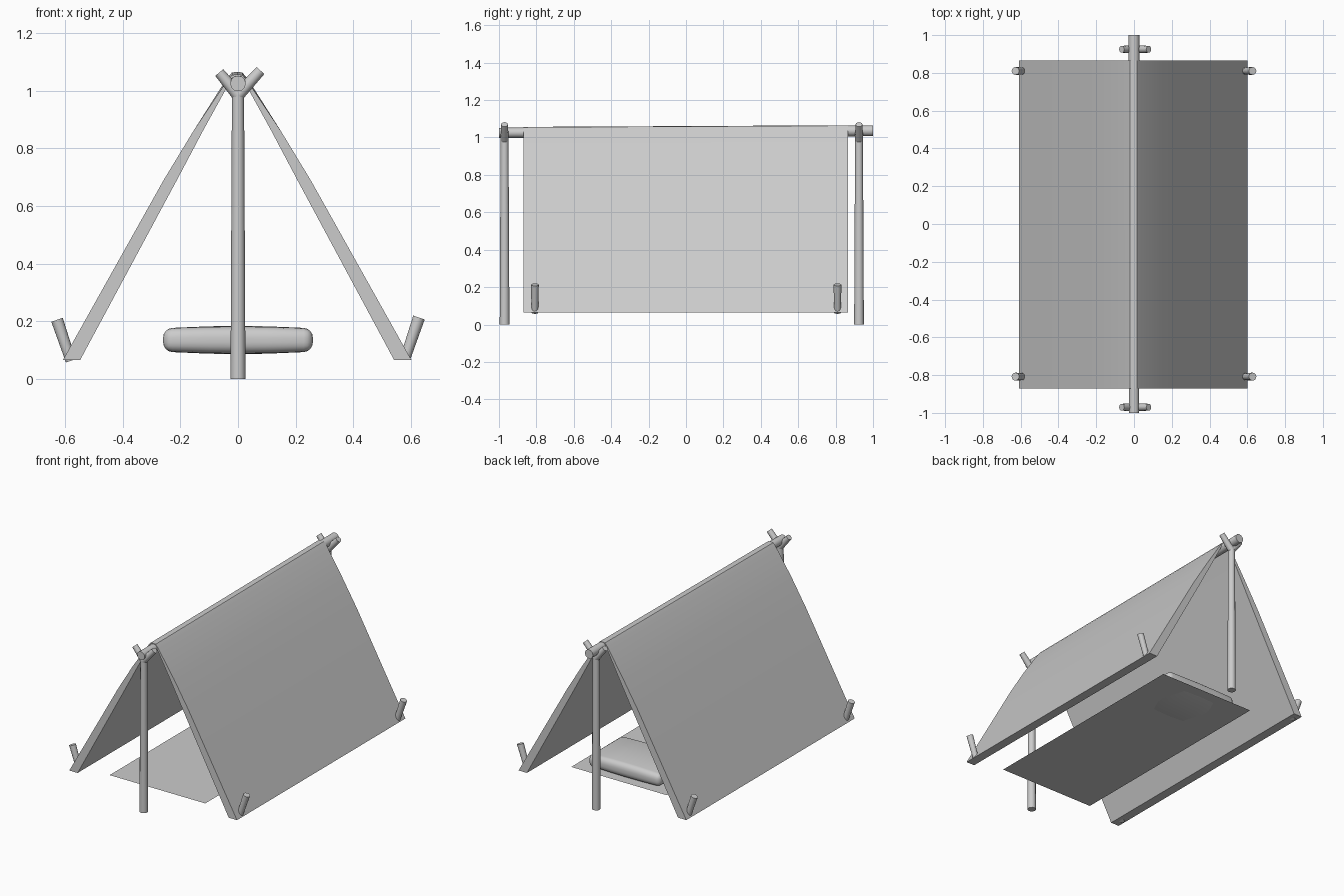
import bpy, bmesh, math
from mathutils import Vector

if "Cube" in bpy.data.objects:
    bpy.data.objects.remove(bpy.data.objects["Cube"])


def finish(bm, name, angle=35):
    bmesh.ops.recalc_face_normals(bm, faces=bm.faces)
    me = bpy.data.meshes.new(name)
    bm.to_mesh(me)
    bm.free()
    ob = bpy.data.objects.new(name, me)
    bpy.context.collection.objects.link(ob)
    bpy.ops.object.select_all(action='DESELECT')
    ob.select_set(True)
    bpy.context.view_layer.objects.active = ob
    bpy.ops.object.shade_smooth_by_angle(angle=math.radians(angle))
    return ob


def stick(bm, a, b, r1, r2, sides=12):
    """Tapered round stick from a to b."""
    a, b = Vector(a), Vector(b)
    d = b - a
    geo = bmesh.ops.create_cone(bm, cap_ends=True, segments=sides,
                                radius1=r1, radius2=r2, depth=d.length)
    rot = Vector((0, 0, 1)).rotation_difference(d).to_matrix()
    bmesh.ops.rotate(bm, verts=geo['verts'], matrix=rot)
    bmesh.ops.translate(bm, verts=geo['verts'], vec=(a + b) / 2)


# forked upright poles
for name, y in (("front_pole", -0.97), ("back_pole", 0.925)):
    bm = bmesh.new()
    stick(bm, (0, y, 0), (0, y, 1.0), 0.026, 0.021)
    stick(bm, (0, y, 0.985), (-0.065, y, 1.063), 0.022, 0.018)
    stick(bm, (0, y, 0.985), (0.078, y, 1.07), 0.022, 0.018)
    finish(bm, name)

# ridge pole
bm = bmesh.new()
stick(bm, (0, -1, 1.025), (0, 1, 1.036), 0.027, 0.029)
finish(bm, "ridge_pole")

# canvas: outer and inner half profiles, mirrored and swept along y
outer = [(0, 1.061), (0.018, 1.059), (0.038, 1.035), (0.15, 0.863), (0.255, 0.69), (0.605, 0.065)]
inner = [(0, 1.053), (0.016, 1.05), (0.036, 1.015), (0.119, 0.86), (0.209, 0.69), (0.545, 0.065)]


def full(half):
    return [(-x, z) for x, z in reversed(half[1:])] + half


bm = bmesh.new()
rows = []
for y in (-0.87, 0.865):
    for prof in (full(outer), full(inner)):
        rows.append([bm.verts.new((x - 0.003, y, z + (0.005 * y if z > 0.9 else 0)))
                     for x, z in prof])
of, inf, ob_, inb = rows
for p, q in ((of, ob_), (inf, inb), (of, inf), (ob_, inb)):
    for i in range(len(p) - 1):
        bm.faces.new((p[i], p[i + 1], q[i + 1], q[i]))
for k in (0, -1):
    bm.faces.new((of[k], inf[k], inb[k], ob_[k]))
finish(bm, "canvas")

# tent pegs
for side, sx in (("left", -1), ("right", 1)):
    for end, y in (("front", -0.808), ("back", 0.81)):
        dz = 0.008 if sx > 0 else 0
        bm = bmesh.new()
        stick(bm, (sx * 0.58, y, 0.063 + dz), (sx * 0.628, y, 0.205 + dz), 0.018, 0.021)
        finish(bm, f"{side}_{end}_peg")

# sleeping mat
bm = bmesh.new()
bm.faces.new([bm.verts.new((x, y, 0.09)) for x, y in
              ((-0.345, -0.83), (0.345, -0.83), (0.345, 0.69), (-0.345, 0.69))])
finish(bm, "mat")

# pillow: crowned box with rounded edges
bm = bmesh.new()
bmesh.ops.create_cube(bm, size=1)
for v in bm.verts:
    v.co = Vector((v.co.x * 0.52, v.co.y * 0.35, v.co.z * 0.08))
bmesh.ops.bevel(bm, geom=bm.edges[:], offset=0.032, segments=4, profile=0.5, affect='EDGES')
for x in (-0.1, 0, 0.1):
    bmesh.ops.bisect_plane(bm, geom=bm.verts[:] + bm.edges[:] + bm.faces[:],
                           plane_co=(x, 0, 0), plane_no=(1, 0, 0))
bmesh.ops.bisect_plane(bm, geom=bm.verts[:] + bm.edges[:] + bm.faces[:],
                       plane_co=(0, 0, 0), plane_no=(0, 1, 0))
for v in bm.verts:
    v.co.z *= 1 + 0.22 * (1 - (v.co.x / 0.26) ** 2) * (1 - 0.4 * (v.co.y / 0.175) ** 2)
    v.co += Vector((0, 0.47, 0.135))
finish(bm, "pillow")
